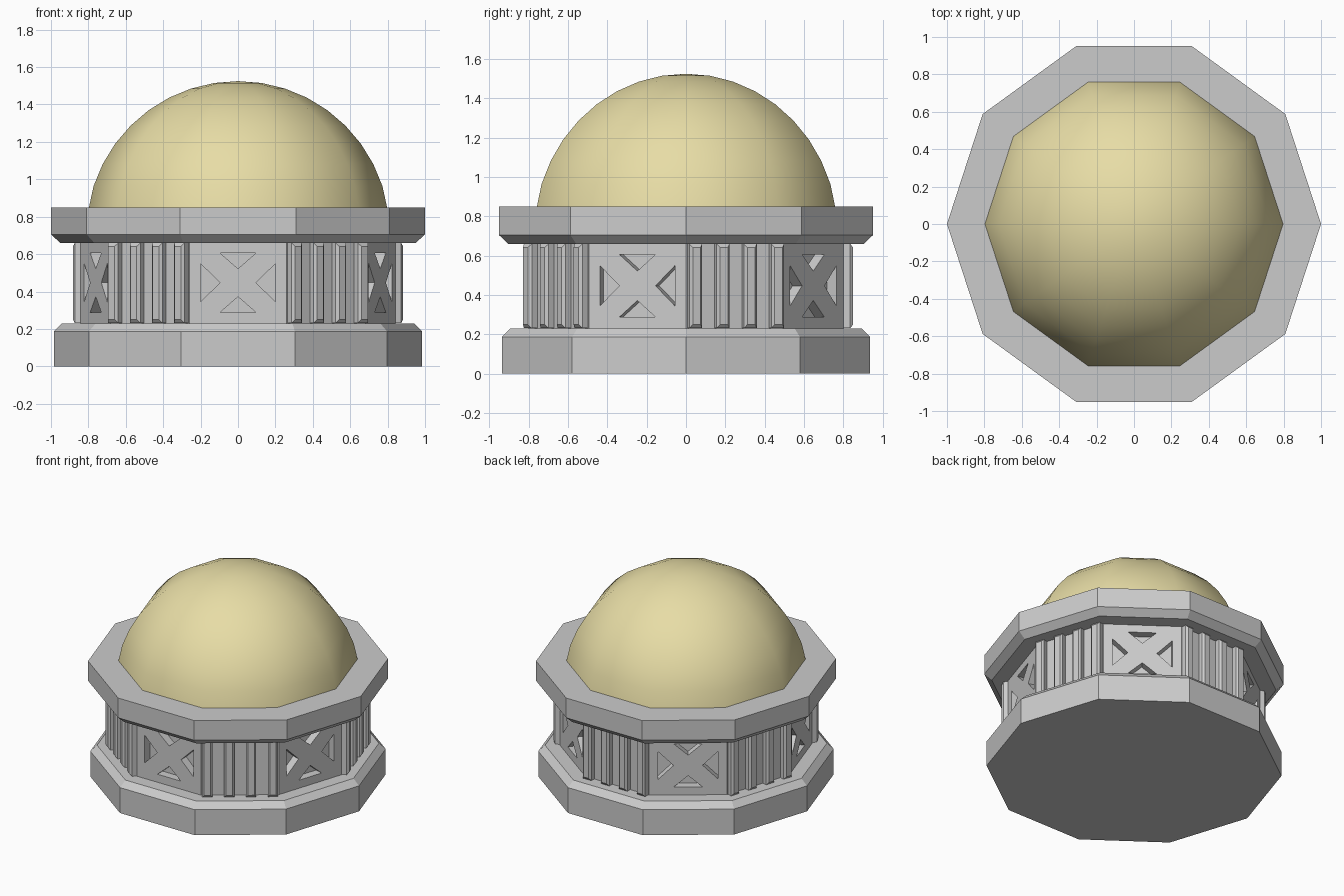
import bpy, bmesh
from math import sin, cos, pi, radians
from mathutils import Matrix, Vector

if "Cube" in bpy.data.objects:
    bpy.data.objects.remove(bpy.data.objects["Cube"])

SIDES = 10


def finish(bm, name):
    bmesh.ops.recalc_face_normals(bm, faces=bm.faces)
    me = bpy.data.meshes.new(name)
    bm.to_mesh(me)
    bm.free()
    ob = bpy.data.objects.new(name, me)
    bpy.context.collection.objects.link(ob)
    return ob


def lathe(name, profile, pole=None):
    """Ten-sided stack of rings from (radius, z) points, optionally closed to a pole."""
    bm = bmesh.new()
    rings = [[bm.verts.new((r * cos(2 * pi * i / SIDES), r * sin(2 * pi * i / SIDES), z))
              for i in range(SIDES)] for r, z in profile]
    for a, b in zip(rings, rings[1:]):
        for i in range(SIDES):
            j = (i + 1) % SIDES
            bm.faces.new((a[i], a[j], b[j], b[i]))
    bm.faces.new(rings[0])
    if pole is None:
        bm.faces.new(rings[-1])
    else:
        p = bm.verts.new((0, 0, pole))
        for i in range(SIDES):
            bm.faces.new((rings[-1][i], rings[-1][(i + 1) % SIDES], p))
    return finish(bm, name)


def loft(bm, loops):
    """Closed solid through matching loops of points."""
    vs = [[bm.verts.new(p) for p in loop] for loop in loops]
    n = len(vs[0])
    for a, b in zip(vs, vs[1:]):
        for i in range(n):
            bm.faces.new((a[i], a[(i + 1) % n], b[(i + 1) % n], b[i]))
    bm.faces.new(vs[0])
    bm.faces.new(vs[-1])


def on_side(angle, u, d, z):
    """Point on a drum side: u along the side, d out from the axis."""
    return Matrix.Rotation(radians(angle), 3, 'Z') @ Vector((d, u, z))


# Base and cornice slabs with chamfered rims
lathe("base", [(0.985, 0), (0.985, 0.187), (0.94, 0.23)])
lathe("cornice", [(0.95, 0.66), (1.0, 0.705), (1.0, 0.85)])

# Drum wall
APOTHEM = 0.80
drum = lathe("drum", [(APOTHEM / cos(pi / SIDES), 0.22), (APOTHEM / cos(pi / SIDES), 0.67)])

# Four triangular recesses on every other side, leaving an X
ZC = 0.447
triangles = []
for s in (1, -1):
    triangles.append([(-0.095, s * 0.158), (0.095, s * 0.158), (0, s * 0.075)])
    triangles.append([(s * 0.20, -0.102), (s * 0.20, 0.102), (s * 0.097, 0)])
bm = bmesh.new()
for k in range(5):
    for tri in triangles:
        loft(bm, [[on_side(-90 + 72 * k, u, d, ZC + v) for u, v in tri]
                  for d in (APOTHEM - 0.06, APOTHEM + 0.05)])
cutter = finish(bm, "recess_cutter")
cutter.hide_render = True
cutter.hide_set(True)
mod = drum.modifiers.new("recesses", 'BOOLEAN')
mod.operation = 'DIFFERENCE'
mod.solver = 'EXACT'
mod.object = cutter

# Four bevelled pilasters on each remaining side
bm = bmesh.new()
for k in range(5):
    for c in (-0.219, -0.073, 0.073, 0.219):
        loops = []
        for d, w, z0, z1 in ((-0.02, 0.034, 0.231, 0.659), (0.035, 0.034, 0.231, 0.659),
                             (0.05, 0.021, 0.25, 0.642)):
            loops.append([on_side(-54 + 72 * k, c + u, APOTHEM + d, z)
                          for u, z in ((-w, z0), (w, z0), (w, z1), (-w, z1))])
        loft(bm, loops)
finish(bm, "pilasters")

# Smooth ten-sided dome
R, CZ = 0.812, 0.713
profile = [(0.797, 0.85)]
profile += [(R * cos(radians(t)), CZ + R * sin(radians(t))) for t in range(18, 90, 9)]
dome = lathe("dome", profile, pole=CZ + R)
for f in dome.data.polygons:
    f.use_smooth = len(f.vertices) < SIDES
mat = bpy.data.materials.new("dome_gold")
mat.diffuse_color = (0.8, 0.72, 0.38, 1)
mat.use_nodes = True
mat.node_tree.nodes["Principled BSDF"].inputs["Base Color"].default_value = mat.diffuse_color
dome.data.materials.append(mat)
